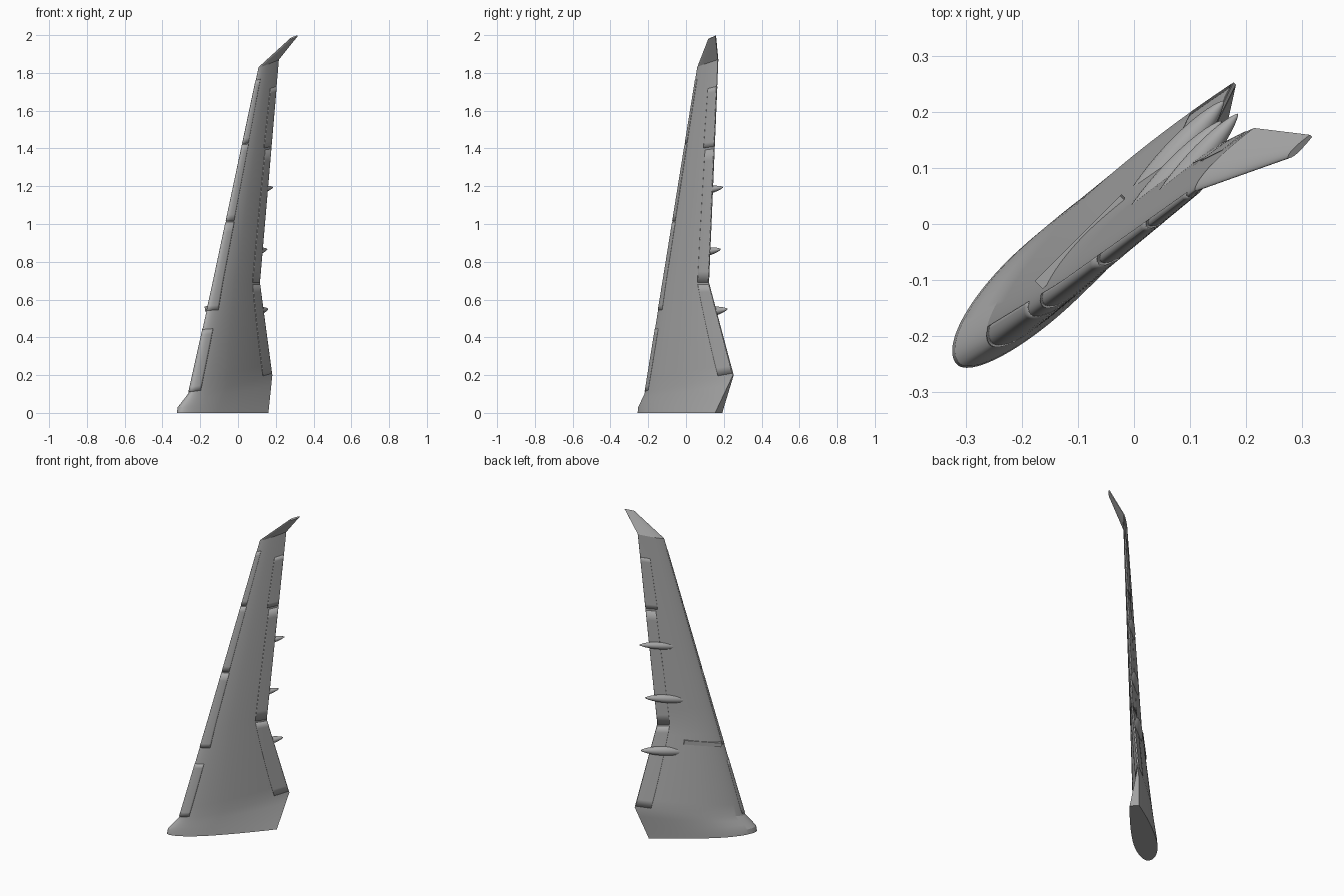
import bpy, bmesh, math
from mathutils import Vector, Matrix

if "Cube" in bpy.data.objects:
    bpy.data.objects.remove(bpy.data.objects["Cube"], do_unlink=True)

grey = bpy.data.materials.new("wing_grey")
grey.use_nodes = True
grey.diffuse_color = (0.4, 0.4, 0.4, 1)
grey.node_tree.nodes["Principled BSDF"].inputs["Base Color"].default_value = (0.4, 0.4, 0.4, 1)

# Wing sections: nose z, tail z, nose chord pos, nose depth, tail chord pos,
# tail depth, upper thickness, lower thickness, blunt tail half-thickness
SECTIONS = [
    (0, 0, -.40, .046, .223, .022, .06, .075, .027),
    (.03, .03, -.395, .045, .235, .026, .059, .073, .023),
    (.10, .20, -.335, .03, .304, .05, .052, .06, .003),
    (.69, .69, -.178, .006, .166, .004, .03, .032, .002),
    (1.83, 1.87, .12, -.035, .272, -.032, .011, .011, .002),
    (1.98, 1.997, .278, -.111, .334, -.112, .006, .006, .003),
]
NOSE = 0.35


def place(c, n, z):
    """Chord and depth axes run diagonally across x and y."""
    return Vector(((c - n) / math.sqrt(2), (c + n) / math.sqrt(2), z))


def surface(h, s):
    """Point on the wing: h is the section position, s the signed chord (+ upper)."""
    i = min(int(h), len(SECTIONS) - 2)
    f = h - i
    z0, z1, c0, n0, c1, n1, up, low, tail = (
        a + (b - a) * f for a, b in zip(SECTIONS[i], SECTIONS[i + 1]))
    t = abs(s)
    thick = up if s > 0 else low
    if t < NOSE:
        g = math.sqrt(max(0, 1 - (1 - t / NOSE) ** 2))
    else:
        g = 1 - (1 - tail / thick) * ((t - NOSE) / (1 - NOSE)) ** 1.7
    off = thick * g * (-1 if s > 0 else 1)
    lean = max(0, h - 4) * 0.43
    return place(c0 + (c1 - c0) * t, n0 + (n1 - n0) * t + off * (1 - lean * 0.2),
                 z0 + (z1 - z0) * t + off * lean)


def finish(name, bm, angle=18):
    bmesh.ops.recalc_face_normals(bm, faces=bm.faces)
    mesh = bpy.data.meshes.new(name)
    bm.to_mesh(mesh)
    bm.free()
    mesh.materials.append(grey)
    ob = bpy.data.objects.new(name, mesh)
    bpy.context.collection.objects.link(ob)
    bpy.ops.object.select_all(action='DESELECT')
    ob.select_set(True)
    bpy.context.view_layer.objects.active = ob
    bpy.ops.object.shade_smooth_by_angle(angle=math.radians(angle))
    return ob


def grid(bm, rows, closed=False):
    verts = [[bm.verts.new(p) for p in row] for row in rows]
    n = len(verts[0])
    for a, b in zip(verts, verts[1:]):
        for j in range(n if closed else n - 1):
            k = (j + 1) % n
            bm.faces.new((a[j], a[k], b[k], b[j]))
    return verts


# Main wing with winglet
nose = [NOSE * (1 - math.cos(math.pi / 2 * i / 24)) for i in range(1, 25)]
aft = [NOSE + (1 - NOSE) * i / 14 for i in range(1, 15)]
half = nose + aft
ring = [-t for t in reversed(half)] + [0] + half
stations = [0]
for i, steps in enumerate((1, 3, 8, 12, 3)):
    stations += [i + (k + 1) / steps for k in range(steps)]
bm = bmesh.new()
loops = grid(bm, [[surface(h, s) for s in ring] for h in stations], closed=True)
bm.faces.new(loops[0])
bm.faces.new(loops[-1])
finish("wing", bm)


# Thin skin plates for the moving surfaces
def plate(name, h0, h1, start, end):
    """start and end give the signed chord limits at both span ends."""
    bm = bmesh.new()
    rows = []
    for i in range(13):
        f = i / 12
        lo, hi = (a + (b - a) * f for a, b in zip(start, end))
        q0, q1 = (math.copysign(math.sqrt(abs(v)), v) for v in (lo, hi))
        qs = [q0 + (q1 - q0) * j / 16 for j in range(17)]
        rows.append([surface(h0 + (h1 - h0) * f, q * abs(q)) for q in qs])
    grid(bm, rows)
    ob = finish(name, bm)
    mod = ob.modifiers.new("thickness", 'SOLIDIFY')
    mod.thickness = 0.003
    mod.offset = 0


plate("inner_slat", 2.02, 2.58, (-.03, .08), (-.03, .1))
for k, (a, b) in enumerate(((2.75, 3.28), (3.285, 3.64), (3.645, 3.94))):
    plate(f"outer_slat_{k + 1}", a, b, (-.03, .13), (-.03, .14))
for name, a, b, t0, t1 in (("inner_flap", 2.02, 2.98, .86, .8),
                           ("outer_flap", 3.0, 3.6, .8, .75),
                           ("aileron", 3.61, 3.88, .7, .68)):
    for side, sign in (("upper", 1), ("lower", -1)):
        plate(f"{name}_{side}", a, b, (sign * t0, sign * .995), (sign * t1, sign * .995))


# Flap track fairings on the lower side
def fairing(name, front, back, radius):
    a, b = place(*front), place(*back)
    bm = bmesh.new()
    bmesh.ops.create_uvsphere(bm, u_segments=20, v_segments=20, radius=1)
    for v in bm.verts:
        pinch = max(0, 1 - v.co.z ** 2) ** 0.2
        v.co.x *= pinch
        v.co.y *= pinch
    turn = (b - a).to_track_quat('Z', 'Y').to_matrix().to_4x4()
    size = Matrix.Diagonal((radius, radius, (b - a).length / 2, 1))
    bm.transform(Matrix.Translation((a + b) / 2) @ turn @ size)
    finish(name, bm, 40)


fairing("inner_fairing", (-.04, .018, .51), (.268, .042, .55), .028)
fairing("middle_fairing", (-.055, .002, .825), (.24, .02, .867), .025)
fairing("outer_fairing", (0, -.014, 1.155), (.27, .008, 1.195), .022)

# Narrow raised strip on the lower side
bm = bmesh.new()
bmesh.ops.create_cube(bm, size=1)
a, b = place(-.195, .043, .55), place(.02, .043, .585)
turn = (b - a).to_track_quat('X', 'Z').to_matrix().to_4x4()
bm.transform(Matrix.Translation((a + b) / 2) @ turn @ Matrix.Diagonal(((b - a).length, .02, .025, 1)))
finish("lower_strip", bm)
